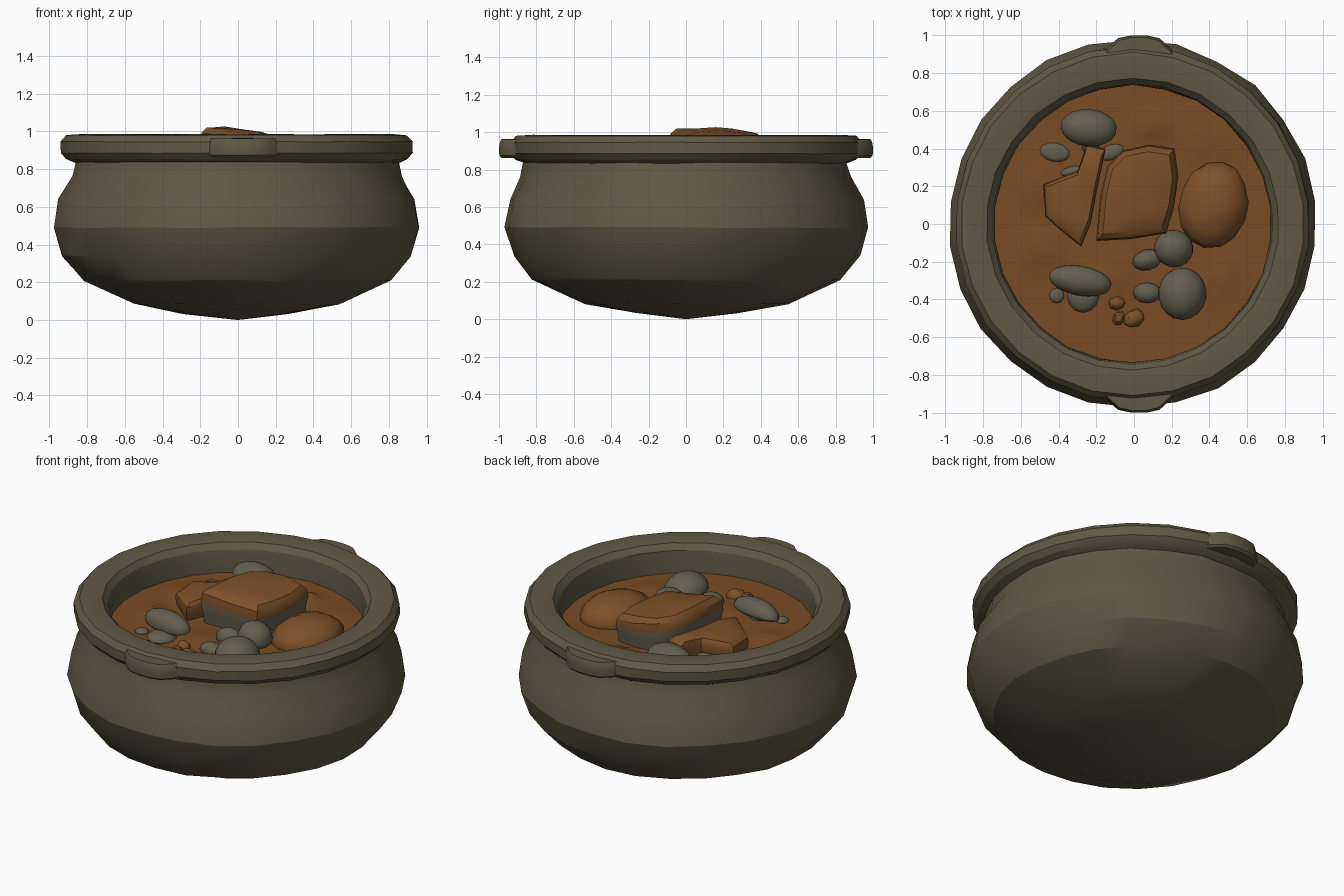
import bpy, bmesh, math, random
from mathutils import Vector, Matrix, Euler

random.seed(4)
if "Cube" in bpy.data.objects:
    bpy.data.objects.remove(bpy.data.objects["Cube"], do_unlink=True)


def material(name, r, g, b):
    m = bpy.data.materials.new(name)
    m.use_nodes = True
    m.diffuse_color = (r, g, b, 1)
    m.node_tree.nodes["Principled BSDF"].inputs["Base Color"].default_value = (r, g, b, 1)
    return m


CLAY = material("olive clay", 0.115, 0.100, 0.058)
STEW = material("brown stew", 0.190, 0.072, 0.018)
MEAT = material("cooked meat", 0.205, 0.082, 0.022)
GREY = material("grey mushroom", 0.125, 0.115, 0.076)


def finish(name, bm, mats, angle=35):
    bmesh.ops.recalc_face_normals(bm, faces=bm.faces)
    mesh = bpy.data.meshes.new(name)
    bm.to_mesh(mesh)
    bm.free()
    for m in mats:
        mesh.materials.append(m)
    obj = bpy.data.objects.new(name, mesh)
    bpy.context.collection.objects.link(obj)
    bpy.ops.object.select_all(action="DESELECT")
    obj.select_set(True)
    bpy.context.view_layer.objects.active = obj
    bpy.ops.object.shade_smooth_by_angle(angle=math.radians(angle))
    return obj


def loft(rings, start=None, end=None):
    """Skin rings of equal length, with optional fan points at the ends."""
    bm = bmesh.new()
    vr = [[bm.verts.new(p) for p in ring] for ring in rings]
    n = len(vr[0])
    for a, b in zip(vr, vr[1:]):
        for i in range(n):
            bm.faces.new((a[i], a[(i + 1) % n], b[(i + 1) % n], b[i]))
    for tip, ring in ((start, vr[0]), (end, vr[-1])):
        if tip is not None:
            t = bm.verts.new(tip)
            for i in range(n):
                bm.faces.new((t, ring[i], ring[(i + 1) % n]))
    return bm


def circle(r, z, n, wobble=0.0):
    pts = []
    for i in range(n):
        a = math.tau * (i + 0.5) / n
        q = r + random.uniform(-wobble, wobble)
        pts.append(Vector((q * math.cos(a) - 0.008, q * math.sin(a),
                           z + random.uniform(-wobble, wobble) * 0.5)))
    return pts


# Pot: pointed base, round belly, pinched neck and thick rolled rim
belly = [(0.28, 0.035), (0.54, 0.083), (0.82, 0.21), (0.925, 0.34), (0.975, 0.49),
         (0.945, 0.64), (0.88, 0.76), (0.865, 0.835)]
rim = [(0.91, 0.853), (0.94, 0.885), (0.94, 0.945), (0.91, 0.98), (0.84, 0.985),
       (0.775, 0.975), (0.745, 0.94), (0.735, 0.87), (0.735, 0.76)]
rings = [circle(r, z, 26, 0.008) for r, z in belly] + [circle(r, z, 26, 0.003) for r, z in rim]
finish("pot", loft(rings, start=(0, 0, 0)), [CLAY], 24)

# Lugs on the front and back of the rim
half = [(0.23, 0.86), (0.17, 0.93), (0.11, 0.985), (0.04, 1.0)]
outline = half + [(-x, y) for x, y in reversed(half)]
for name, side in (("front_lug", -1), ("back_lug", 1)):
    layers = [(0.92, 0.862), (0.99, 0.875), (1.0, 0.91), (0.985, 0.94), (0.94, 0.962)]
    lug = [[Vector((x * s + 0.025, side * (0.8 + (y - 0.8) * s), z)) for x, y in outline]
           for s, z in layers]
    finish(name, loft(lug, (0.02, side * 0.88, 0.862), (0.02, side * 0.88, 0.965)), [CLAY])

# Stew surface with soft lumps: x, y, height, width
LEVEL = 0.80
lumps = [(0.1, 0.53, 0.05, 0.06), (-0.5, -0.13, 0.04, 0.07), (0.47, -0.28, 0.03, 0.08),
         (-0.1, -0.28, 0.02, 0.1), (-0.5, 0.2, 0.03, 0.1), (0.4, 0.45, 0.02, 0.1)]


def surface(x, y):
    return LEVEL + sum(h * math.exp(-((x - a) ** 2 + (y - b) ** 2) / (w * w))
                       for a, b, h, w in lumps)


stew = []
for k in range(14, 0, -1):
    ring = circle(0.75 * k / 14, 0, 44)
    for p in ring:
        p.z = surface(p.x, p.y)
    stew.append(ring)
finish("stew", loft(stew, end=(-0.008, 0, surface(0, 0))), [STEW], 40)


# Meat chunks: outline rings narrowing to a gently tilted top
def chunk(name, pts, top, tilt, grey_sides=False):
    c = Vector((sum(p[0] for p in pts), sum(p[1] for p in pts))) / len(pts)
    h = top - 0.77
    layers = []
    for s, f in ((0.93, 0), (0.96, 0.36), (1.0, 0.6), (0.97, 0.8), (0.85, 0.93), (0.5, 0.99)):
        ring = []
        for x, y in pts:
            d = (Vector((x, y)) - c) * s
            z = 0.77 + f * h + f * (tilt[0] * d.x + tilt[1] * d.y) + random.uniform(-1, 1) * 0.006
            ring.append(Vector((c.x + d.x, c.y + d.y, z)))
        layers.append(ring)
    bm = loft(layers, end=(c.x, c.y, top))
    if grey_sides:
        bm.normal_update()
        for f in bm.faces:
            f.material_index = int(f.calc_center_median().z < 0.77 + 0.55 * h)
    finish(name, bm, [MEAT, GREY], 32)


chunk("large_meat_chunk",
      [(-0.2, -0.09), (-0.02, -0.08), (0.17, -0.05), (0.21, 0.08), (0.235, 0.25), (0.215, 0.4),
       (0.08, 0.42), (-0.06, 0.39), (-0.14, 0.31), (-0.18, 0.14)], 1.01, (-0.14, 0.0), True)
chunk("left_meat_chunk",
      [(-0.28, -0.12), (-0.23, 0.0), (-0.2, 0.16), (-0.15, 0.4), (-0.25, 0.42),
       (-0.3, 0.28), (-0.48, 0.21), (-0.47, 0.04), (-0.38, -0.04)], 0.915, (0.15, 0.0))


def blob(name, loc, size, mat, rot=(0, 0, 0), segs=16, flat=1.0, wobble=0.0):
    """Ellipsoid; flat below 1 squashes its underside into a cap."""
    bm = bmesh.new()
    bmesh.ops.create_uvsphere(bm, u_segments=segs, v_segments=segs // 2 + 2, radius=1)
    for v in bm.verts:
        v.co *= 1 + random.uniform(-wobble, wobble)
        if v.co.z < 0:
            v.co.z *= flat
    turn = Euler([math.radians(a) for a in rot]).to_matrix().to_4x4()
    bm.transform(Matrix.Translation(loc) @ turn @ Matrix.Diagonal((*size, 1)))
    finish(name, bm, [mat], 40)


# Potato and small bits
blob("potato", (0.42, 0.1, 0.81), (0.185, 0.235, 0.125), MEAT, (0, 0, -12), 14, 1, 0.025)
for i, (x, y, r) in enumerate([(-0.09, -0.42, 0.045), (0.0, -0.5, 0.06), (-0.08, -0.5, 0.04)]):
    blob(f"small_bit_{i + 1}", (x, y, 0.80), (r, r * 0.8, 0.045), MEAT, (0, 0, 30 * i), 8, 1, 0.08)

# Mushrooms: caps, then stems
caps = [("back_left", (-0.24, 0.51, 0.855), (0.15, 0.1, 0.085), (-8, 0, -5)),
        ("front_left", (-0.285, -0.3, 0.855), (0.17, 0.08, 0.08), (12, 0, -10)),
        ("front_right", (0.255, -0.37, 0.825), (0.128, 0.14, 0.105), (0, 8, 0)),
        ("middle", (0.21, -0.13, 0.835), (0.105, 0.1, 0.1), (0, 10, -20))]
for name, loc, size, rot in caps:
    blob(name + "_mushroom_cap", loc, size, GREY, rot, 18, 0.4)
stems = [("back_left", (-0.23, 0.44, 0.81), (0.05, 0.08, 0.05), 0),
         ("front_left", (-0.27, -0.38, 0.805), (0.085, 0.09, 0.04), 0),
         ("front_right", (0.07, -0.365, 0.81), (0.075, 0.055, 0.045), 0),
         ("middle", (0.07, -0.19, 0.82), (0.08, 0.055, 0.06), 15)]
for name, loc, size, rot in stems:
    blob(name + "_mushroom_stem", loc, size, GREY, (0, 0, rot), 12)

# Mushroom slices lying just under the surface
for i, (x, y, a, b, r) in enumerate([(-0.42, 0.38, 0.08, 0.05, -10), (-0.12, 0.38, 0.07, 0.04, 20),
                                     (-0.33, 0.28, 0.06, 0.025, 15), (-0.41, -0.38, 0.04, 0.04, 0)]):
    blob(f"sunken_slice_{i + 1}", (x, y, 0.803), (a, b, 0.02), GREY, (0, 0, r), 12)
